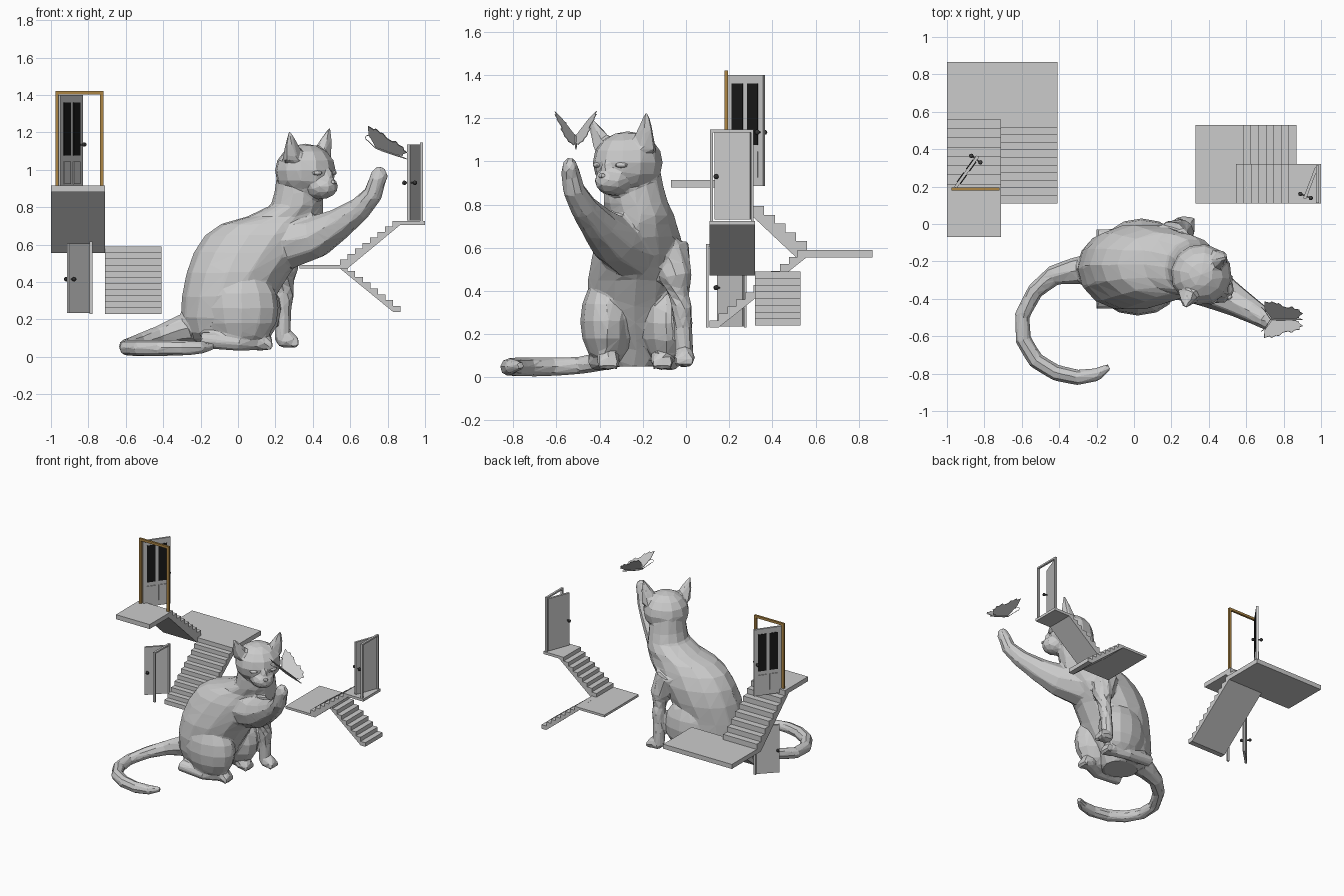
import bpy, bmesh, math
from mathutils import Vector, Matrix

if "Cube" in bpy.data.objects:
    bpy.data.objects.remove(bpy.data.objects["Cube"])


def finish(name, bm, mat=None):
    bmesh.ops.recalc_face_normals(bm, faces=bm.faces)
    me = bpy.data.meshes.new(name)
    bm.to_mesh(me)
    bm.free()
    ob = bpy.data.objects.new(name, me)
    bpy.context.collection.objects.link(ob)
    if mat:
        me.materials.append(mat)
    return ob


def material(name, rgb):
    m = bpy.data.materials.new(name)
    m.diffuse_color = (*rgb, 1)
    m.use_nodes = True
    m.node_tree.nodes["Principled BSDF"].inputs["Base Color"].default_value = m.diffuse_color
    return m


brown = material("wood", (0.42, 0.24, 0.06))
black = material("glass", (0.01, 0.01, 0.01))
dark = material("knob", (0.06, 0.06, 0.06))


def box(bm, lo, hi, mat=Matrix()):
    lo, hi = Vector(lo), Vector(hi)
    m = mat @ Matrix.Translation((lo + hi) / 2) @ Matrix.Diagonal((*(hi - lo), 1))
    bmesh.ops.create_cube(bm, size=1, matrix=m)


def slab(name, lo, hi):
    bm = bmesh.new()
    box(bm, lo, hi)
    finish(name, bm)


def ball(bm, c, r, yaw=0.0, seg=12):
    m = Matrix.Translation(c) @ Matrix.Rotation(yaw, 4, 'Z') @ Matrix.Diagonal((*r, 1))
    bmesh.ops.create_uvsphere(bm, u_segments=seg, v_segments=8, radius=1, matrix=m)


def loft(bm, rings, n=12):
    # each ring is a centre and two half-axes
    loops = []
    for c, a, b in rings:
        loops.append([bm.verts.new(Vector(c) + Vector(a) * math.cos(t) + Vector(b) * math.sin(t))
                      for t in (2 * math.pi * i / n for i in range(n))])
    for p, q in zip(loops, loops[1:]):
        for i in range(n):
            bm.faces.new((p[i], p[(i + 1) % n], q[(i + 1) % n], q[i]))
    bm.faces.new(loops[0])
    bm.faces.new(loops[-1])


def tube(bm, pts, n=9):
    # pts: x, y, z, radius
    rings = []
    for i, p in enumerate(pts):
        t = Vector(pts[min(i + 1, len(pts) - 1)][:3]) - Vector(pts[max(i - 1, 0)][:3])
        side = t.cross(Vector((0, 0, 1)))
        side = side.normalized() if side.length > 1e-4 else Vector((0, 1, 0))
        up = side.cross(t).normalized()
        rings.append((p[:3], side * p[3], up * p[3]))
    loft(bm, rings, n)


# ---- Staircases
def flight(name, axis, start, sign, w, n, run, z0, z1, base, th):
    """Saw-tooth flight climbing from start along axis; base is the underside height."""
    r = (z1 - z0) / n
    prof = [(0, base)]
    for i in range(n):
        prof += [(i * run, z0 + (i + 1) * r), ((i + 1) * run, z0 + (i + 1) * r)]
    prof += [(n * run, z1 - th), (run, base)]
    bm = bmesh.new()

    def pt(d, z, k):
        s = start + sign * d
        return (s, k, z) if axis == 'x' else (k, s, z)
    A = [bm.verts.new(pt(d, z, w[0])) for d, z in prof]
    B = [bm.verts.new(pt(d, z, w[1])) for d, z in prof]
    bm.faces.new(A)
    bm.faces.new(B)
    for i in range(len(A)):
        j = (i + 1) % len(A)
        bm.faces.new((A[i], A[j], B[j], B[i]))
    finish(name, bm)


slab("left_top_landing", (-1, -0.07, 0.88), (-0.71, 0.165, 0.915))
slab("left_mid_landing", (-1, 0.555, 0.555), (-0.41, 0.865, 0.59))
flight("left_upper_flight", 'y', 0.56, -1, (-1, -0.71), 8, 0.0494, 0.59, 0.915, 0.555, 0.035)
flight("left_lower_flight", 'y', 0.11, 1, (-0.71, -0.41), 11, 0.0407, 0.23, 0.59, 0.23, 0.035)
slab("right_top_landing", (0.865, 0.11, 0.705), (1, 0.32, 0.725))
slab("right_mid_landing", (0.33, 0.11, 0.472), (0.545, 0.53, 0.49))
flight("right_upper_flight", 'x', 0.545, 1, (0.11, 0.32), 8, 0.0403, 0.49, 0.725, 0.472, 0.02)
flight("right_lower_flight", 'x', 0.87, -1, (0.32, 0.53), 8, 0.0406, 0.24, 0.49, 0.24, 0.018)


# ---- Doors: open leaf from hinge to free edge, with a frame
def door(name, hinge, end, z0, z1, f0, f1, fz0, fz1, jamb, knob_z, fmat=None, glazed=False):
    d = Vector(end) - Vector(hinge)
    w = d.length
    m = Matrix.Translation((*hinge, 0)) @ Matrix.Rotation(math.atan2(d.y, d.x), 4, 'Z')
    bm = bmesh.new()
    box(bm, (0, -0.008, z0), (w, 0.008, z1), m)
    if glazed:
        for a in (0.14, 0.56):
            box(bm, (a * w, -0.013, z0 + 0.04), ((a + 0.3) * w, 0.013, z0 + 0.16), m)
            gl = bmesh.new()
            box(gl, (a * w, -0.012, z0 + 0.19), ((a + 0.3) * w, 0.012, z1 - 0.04), m)
            finish(name + "_window", gl, black)
    finish(name + "_leaf", bm)
    bm = bmesh.new()
    box(bm, (w * 0.89, -0.028, knob_z - 0.004), (w * 0.93, 0.028, knob_z + 0.004), m)
    for s in (-1, 1):
        ball(bm, m @ Vector((w * 0.91, s * 0.03, knob_z)), (0.012, 0.012, 0.012), seg=8)
    finish(name + "_knobs", bm, dark)
    f = Vector(f1) - Vector(f0)
    m = Matrix.Translation((*f0, 0)) @ Matrix.Rotation(math.atan2(f.y, f.x), 4, 'Z')
    L, h = f.length, 0.008
    bm = bmesh.new()
    box(bm, (0, -h, fz0), (jamb, h, fz1), m)
    box(bm, (L - jamb, -h, fz0), (L, h, fz1), m)
    box(bm, (jamb, -h, fz1 - jamb), (L - jamb, h, fz1), m)
    finish(name + "_frame", bm, fmat)


door("upper_left_door", (-0.955, 0.195), (-0.835, 0.362), 0.885, 1.4,
     (-0.977, 0.187), (-0.72, 0.187), 0.9, 1.42, 0.018, 1.135, brown, True)
door("lower_left_door", (-0.79, 0.268), (-0.908, 0.15), 0.235, 0.605,
     (-0.785, 0.092), (-0.785, 0.28), 0.23, 0.617, 0.012, 0.415)
door("right_door", (0.975, 0.3), (0.912, 0.135), 0.73, 1.135,
     (0.982, 0.112), (0.982, 0.313), 0.725, 1.147, 0.012, 0.93)

# ---- Cat: overlapping volumes fused and faceted by modifiers
cat = bmesh.new()
# torso slices: z, x range, y range
torso = [(0.05, -0.2, 0.05, -0.36, -0.12), (0.13, -0.28, 0.09, -0.41, -0.05),
         (0.21, -0.305, 0.14, -0.44, -0.03), (0.32, -0.3, 0.2, -0.46, -0.02),
         (0.45, -0.275, 0.28, -0.46, 0.0), (0.56, -0.235, 0.37, -0.44, 0.0),
         (0.65, -0.175, 0.43, -0.42, -0.02), (0.71, -0.09, 0.45, -0.395, -0.04),
         (0.75, 0.05, 0.455, -0.38, -0.05), (0.81, 0.175, 0.455, -0.385, -0.08),
         (0.88, 0.195, 0.455, -0.385, -0.1), (0.98, 0.21, 0.44, -0.37, -0.12)]
loft(cat, [(((a + b) / 2, (c + d) / 2, z), ((b - a) / 2, 0, 0), (0, (d - c) / 2, 0))
           for z, a, b, c, d in torso], 14)
# haunches and hind feet
ball(cat, (0.02, -0.365, 0.26), (0.2, 0.125, 0.21))
ball(cat, (0.04, -0.09, 0.25), (0.19, 0.12, 0.2))
for y, out in ((-0.36, -0.05), (-0.11, 0.04)):
    tube(cat, [(-0.2, y + out, 0.09, 0.045), (0, y + out, 0.075, 0.045), (0.12, y, 0.075, 0.04)])
    ball(cat, (0.125, y, 0.078), (0.062, 0.055, 0.045))
    for k in (-0.032, 0, 0.032):
        ball(cat, (0.165, y + k, 0.062), (0.025, 0.018, 0.028), seg=8)
# standing foreleg and paw
tube(cat, [(0.2, -0.08, 0.6, 0.1), (0.25, -0.045, 0.46, 0.075), (0.25, -0.02, 0.32, 0.05),
           (0.24, -0.012, 0.2, 0.043), (0.238, -0.008, 0.09, 0.042)])
ball(cat, (0.262, -0.008, 0.09), (0.062, 0.05, 0.045))
for k in (-0.03, 0, 0.03):
    ball(cat, (0.305, -0.008 + k, 0.075), (0.026, 0.017, 0.027), seg=8)
# raised foreleg and paw
tube(cat, [(0.26, -0.26, 0.61, 0.15), (0.42, -0.34, 0.64, 0.115), (0.54, -0.41, 0.71, 0.085),
           (0.65, -0.475, 0.79, 0.064), (0.722, -0.52, 0.87, 0.052), (0.748, -0.537, 0.96, 0.045)])
ball(cat, (0.755, -0.538, 0.965), (0.047, 0.038, 0.055))
# head and muzzle, turned towards front right
f, s = Vector((0.78, -0.62, 0)), Vector((0.62, 0.78, 0))
yaw = math.atan2(f.y, f.x)
hc = Vector((0.36, -0.27, 0.995))
ball(cat, hc, (0.165, 0.165, 0.145), yaw)
ball(cat, hc + f * 0.105 + Vector((0, 0, -0.085)), (0.1, 0.085, 0.068), yaw)
ball(cat, hc + f * 0.11 + Vector((0, 0, -0.03)), (0.075, 0.04, 0.06), yaw)
# ears
for base, tip in (((0.3, -0.365, 1.05), (0.277, -0.443, 1.205)),
                  ((0.435, -0.2, 1.05), (0.492, -0.182, 1.228))):
    base, tip = Vector(base), Vector(tip)
    loft(cat, [(base, s * 0.075, f * 0.06), (base.lerp(tip, 0.5), s * 0.047, f * 0.035),
               (tip, s * 0.008, f * 0.008)], 6)
# tail
tube(cat, [(-0.2, -0.24, 0.17, 0.09), (-0.32, -0.25, 0.145, 0.072), (-0.43, -0.275, 0.11, 0.055),
           (-0.53, -0.36, 0.08, 0.045), (-0.598, -0.49, 0.055, 0.042), (-0.592, -0.62, 0.048, 0.044),
           (-0.525, -0.73, 0.047, 0.045), (-0.42, -0.795, 0.047, 0.045), (-0.3, -0.82, 0.047, 0.043),
           (-0.2, -0.805, 0.05, 0.036), (-0.132, -0.763, 0.055, 0.018)], 8)
body = finish("cat_body", cat)
rm = body.modifiers.new("fuse", 'REMESH')
rm.mode, rm.voxel_size = 'VOXEL', 0.01
sm = body.modifiers.new("blend", 'SMOOTH')
sm.factor, sm.iterations = 0.5, 5
dc = body.modifiers.new("facets", 'DECIMATE')
dc.ratio = 0.03

# eyes and nose
bm = bmesh.new()
for k in (-1, 1):
    ball(bm, hc + f * 0.138 + s * 0.072 * k + Vector((0, 0, -0.012)), (0.016, 0.03, 0.013), yaw - 0.45 * -k, 8)
ball(bm, hc + f * 0.192 + Vector((0, 0, -0.062)), (0.016, 0.018, 0.012), yaw, 6)
finish("cat_eyes_and_nose", bm)

# ---- Butterfly
head = Vector((0.73, -0.51, 1.12))
axis = Vector((0.18, 0, -0.065))
outline = [(0.05, 0), (-0.08, 0.6), (-0.02, 1), (0.2, 1), (0.4, 0.9), (0.55, 0.68),
           (0.75, 0.72), (0.95, 0.55), (1.02, 0.35), (0.85, 0.1), (0.5, 0)]
for side, label in ((-1, "near"), (1, "far")):
    out = Vector((-0.03, side * 0.097, 0.112))
    bm = bmesh.new()
    vs = []
    for i, (u, v) in enumerate(outline):
        vs.append(bm.verts.new(head + axis * u + out * v))
        if 2 <= i <= 8:  # scalloped rim
            u2, v2 = outline[i + 1]
            mu, mv = (u + u2) / 2, (v + v2) / 2
            vs.append(bm.verts.new(head + axis * (mu + (0.5 - mu) * 0.1) + out * mv * 0.92))
    bm.faces.new(vs)
    wing = finish("butterfly_wing_" + label, bm)
    wing.modifiers.new("thickness", 'SOLIDIFY').thickness = 0.003
    # curled antenna
    bm = bmesh.new()
    pts = [head + Vector((-0.012 * i, side * 0.018 * i, 0.012 * i)) for i in range(4)]
    c = pts[-1] + Vector((0, 0, 0.015))
    pts += [c + Vector((-math.sin(a) * 0.013, side * math.sin(a) * 0.01, -math.cos(a) * 0.013))
            for a in (0.8, 1.6, 2.4, 3.2, 4.0, 4.8)]
    tube(bm, [(*p, 0.002) for p in pts], 5)
    finish("butterfly_antenna_" + label, bm)
bm = bmesh.new()
tube(bm, [(*(head + axis * u), r) for u, r in ((0, 0.004), (0.2, 0.008), (0.5, 0.007), (0.95, 0.003))], 6)
finish("butterfly_body", bm)
